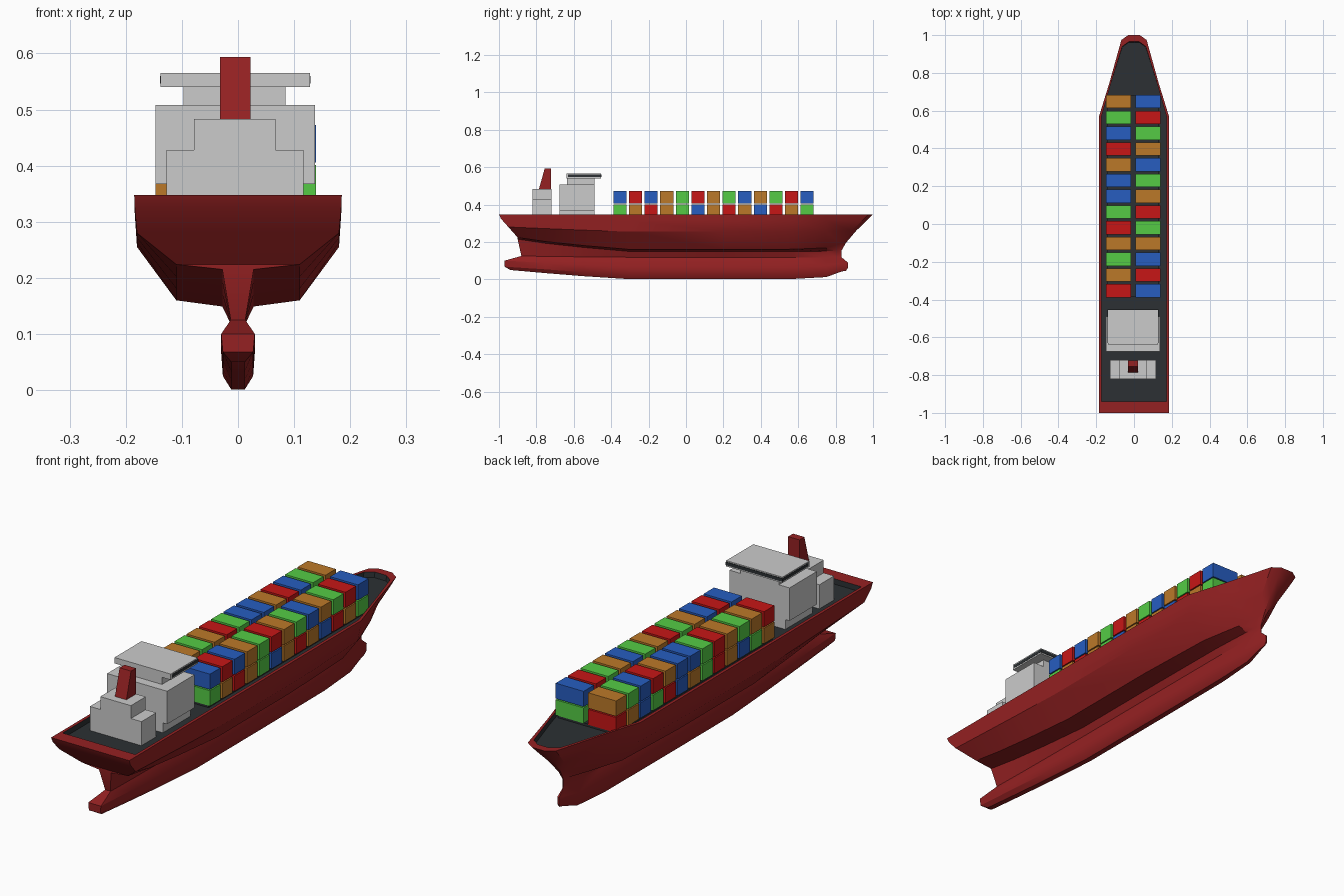
import bpy, bmesh, math

if "Cube" in bpy.data.objects:
    bpy.data.objects.remove(bpy.data.objects["Cube"])

def material(name, rgb):
    m = bpy.data.materials.new(name)
    m.diffuse_color = (*rgb, 1)
    m.use_nodes = True
    m.node_tree.nodes["Principled BSDF"].inputs["Base Color"].default_value = m.diffuse_color
    return m

HULL = material("hull_red", (0.30, 0.015, 0.016))
DARK = material("deck_dark", (0.025, 0.03, 0.033))
PAINT = {
    "R": material("red", (0.57, 0.008, 0.008)),
    "G": material("green", (0.09, 0.60, 0.06)),
    "B": material("blue", (0.02, 0.11, 0.53)),
    "O": material("orange", (0.50, 0.19, 0.022)),
}

def finish(bm, name, mats=()):
    bmesh.ops.recalc_face_normals(bm, faces=bm.faces)
    me = bpy.data.meshes.new(name)
    bm.to_mesh(me)
    bm.free()
    for m in mats:
        me.materials.append(m)
    ob = bpy.data.objects.new(name, me)
    bpy.context.collection.objects.link(ob)
    return ob

def box(name, x, y, z, mat=None, top_y=None):
    """Box from (min, max) ranges; top_y gives a different y range at the top."""
    bm = bmesh.new()
    bmesh.ops.create_cube(bm, size=1)
    for v in bm.verts:
        i, j, k = (int(c > 0) for c in v.co)
        yy = top_y if (top_y and k) else y
        v.co = (x[i], yy[j], z[k])
    return finish(bm, name, [mat] if mat else [])

# Hull: lengthwise rails joined into a closed skin
# (half width, z stern, z mid, z bow, y stern, y bow, bow fullness)
RAILS = [
    (0.172, 0.325, 0.325, 0.325, -0.94, 0.962, 1.0),    # deck edge
    (0.172, 0.348, 0.348, 0.348, -0.94, 0.965, 1.0),    # rim inside
    (0.185, 0.348, 0.348, 0.348, -1.00, 1.000, 1.0),    # rim outside
    (0.184, 0.325, 0.315, 0.318, -0.99, 0.970, 0.85),
    (0.180, 0.280, 0.255, 0.260, -0.95, 0.910, 0.5),
    (0.110, 0.224, 0.160, 0.195, -0.90, 0.855, 0.15),   # bilge
    (0.028, 0.215, 0.149, 0.155, -0.90, 0.832, 0.3),
    (0.013, 0.125, 0.118, 0.118, -0.88, 0.832, 0.5),    # keel neck
    (0.030, 0.100, 0.066, 0.090, -0.97, 0.865, 0.8),    # keel bulb
    (0.027, 0.068, 0.025, 0.060, -0.97, 0.865, 0.8),
    (0.012, 0.050, 0.001, 0.046, -0.94, 0.855, 0.8),
]
STATIONS = [-0.75, -0.55, -0.3, 0.2, 0.57, 0.75]
RISE = [1, 0.66, 0.33, 0, 0, 0.03, 0.25, 0.9, 1]        # blend from mid to end height
FULL = [1, 1, 1, 1, 1, 1, 0.70, 0.36, 0.16]             # plan taper, full
FINE = [1, 1, 1, 1, 1, 0.85, 0.45, 0.12, 0.03]          # plan taper, fine

bm = bmesh.new()
grid = []
for w, zs, zm, zb, ys, yb, f in RAILS:
    line = []
    for k, y in enumerate([ys] + STATIONS + [yb - 0.025, yb]):
        z = zm + RISE[k] * ((zs if k < 4 else zb) - zm)
        x = w * (f * FULL[k] + (1 - f) * FINE[k])
        line.append((bm.verts.new((x, y, z)), bm.verts.new((-x, y, z))))
    grid.append(line)
n = len(STATIONS) + 3
for i in range(len(grid) - 1):
    a, b = grid[i], grid[i + 1]
    faces = [bm.faces.new((a[k][s], a[k + 1][s], b[k + 1][s], b[k][s]))
             for k in range(n - 1) for s in (0, 1)]
    faces += [bm.faces.new((a[k][0], a[k][1], b[k][1], b[k][0])) for k in (0, n - 1)]
    if i == 0:
        for fc in faces:
            fc.material_index = 1
for r in (grid[0], grid[-1]):
    for k in range(n - 1):
        fc = bm.faces.new((r[k][0], r[k][1], r[k + 1][1], r[k + 1][0]))
        fc.material_index = int(r is grid[0])
hull = finish(bm, "hull", [HULL, DARK])
bpy.context.view_layer.objects.active = hull
hull.select_set(True)
bpy.ops.object.shade_smooth_by_angle(angle=math.radians(30))

# Containers: two columns, two layers, colours listed stern to bow
STACKS = [
    ("left_lower", -0.147, 0.335, "OGBORGOBRGBOR"),
    ("left_upper", -0.147, 0.406, "ROGORGBBORBGO"),
    ("right_lower", 0.007, 0.335, "GOROGBOROBROG"),
    ("right_upper", 0.007, 0.406, "BRBOGROGBOGRB"),
]
for label, x, z, colours in STACKS:
    for r, c in enumerate(colours):
        y = -0.388 + r * 0.0834
        box(f"container_{label}_{r + 1}", (x, x + 0.132), (y, y + 0.07), (z, z + 0.066), PAINT[c])
box("cargo_bed", (-0.14, 0.13), (-0.385, 0.68), (0.32, 0.336), DARK)

# Bridge house
box("bridge_base", (-0.127, 0.117), (-0.675, -0.49), (0.32, 0.367))
box("bridge_block", (-0.147, 0.137), (-0.675, -0.49), (0.367, 0.508))
box("bridge_neck", (-0.097, 0.085), (-0.635, -0.49), (0.508, 0.54))
box("bridge_wings", (-0.138, 0.128), (-0.638, -0.455), (0.54, 0.565))
box("bridge_windows", (-0.139, 0.129), (-0.63, -0.453), (0.546, 0.56), DARK)

# Aft house and funnel
box("aft_house", (-0.127, 0.117), (-0.82, -0.72), (0.32, 0.428))
box("aft_house_top", (-0.078, 0.067), (-0.82, -0.72), (0.428, 0.483))
box("funnel", (-0.032, 0.022), (-0.787, -0.722), (0.48, 0.594), HULL, top_y=(-0.755, -0.722))
